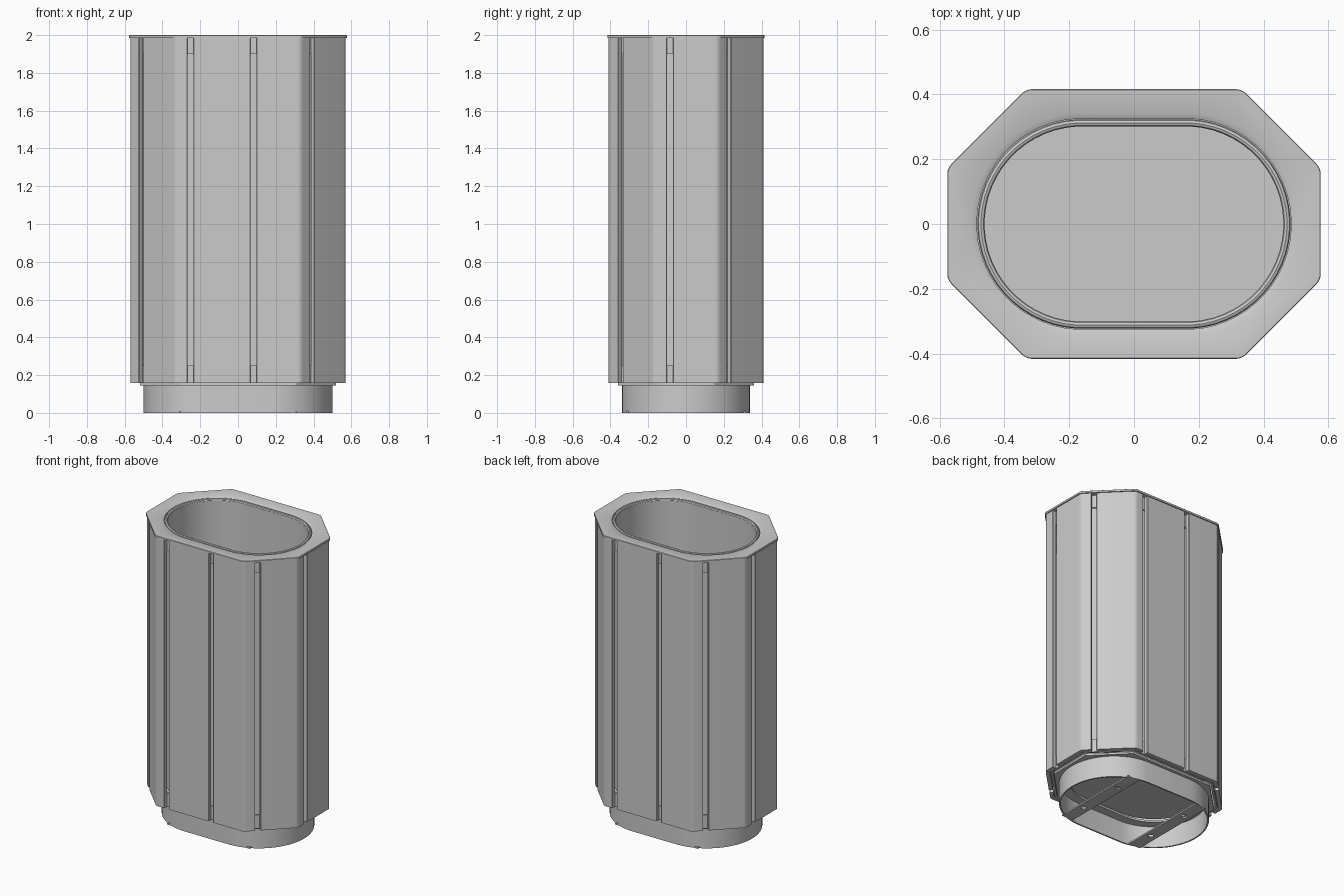
import bpy, bmesh, math
from mathutils import Vector

if "Cube" in bpy.data.objects:
    bpy.data.objects.remove(bpy.data.objects["Cube"])

SEG = 7                      # points per rounded octagon corner
CORNERS = [Vector(p) for p in ((-.57, -.17), (-.33, -.41), (.33, -.41), (.57, -.17),
                               (.57, .17), (.33, .41), (-.33, .41), (-.57, .17))]


def octagon(inset=0.0, radius=.04):
    """Rounded octagon, anticlockwise, starting at the left."""
    pts = []
    for i, p in enumerate(CORNERS):
        a = (p - CORNERS[i - 1]).normalized()
        b = (CORNERS[(i + 1) % 8] - p).normalized()
        n1, n2 = Vector((a.y, -a.x)), Vector((b.y, -b.x))
        r = max(radius - inset, .005)
        c = p - (n1 + n2) * (r + inset) / (1 + n1.dot(n2))
        for k in range(SEG):
            pts.append(c + n1.slerp(n2, k / (SEG - 1)) * r)
    return pts


def stadium(r, half_straight=.16):
    """Round-ended oval with the same point count as the octagon."""
    n = 8 * SEG
    pts = []
    for k in range(n):
        t = math.pi + (k + .5) * 2 * math.pi / n
        cx = math.copysign(half_straight, math.cos(t))
        pts.append(Vector((cx + r * math.cos(t), r * math.sin(t))))
    return pts


def finish(name, bm, angle=30):
    bmesh.ops.recalc_face_normals(bm, faces=bm.faces)
    me = bpy.data.meshes.new(name)
    bm.to_mesh(me)
    bm.free()
    me.shade_smooth()
    me.set_sharp_from_angle(angle=math.radians(angle))
    ob = bpy.data.objects.new(name, me)
    bpy.context.collection.objects.link(ob)
    return ob


def loft(name, rings, closed=True, cap=False):
    """Join loops at given heights; closed joins last ring to first."""
    bm = bmesh.new()
    vs = [[bm.verts.new((p.x, p.y, z)) for p in loop] for loop, z in rings]
    n = len(vs[0])
    for j in range(len(vs) if closed else len(vs) - 1):
        a, b = vs[j], vs[(j + 1) % len(vs)]
        for i in range(n):
            k = (i + 1) % n
            bm.faces.new((a[i], a[k], b[k], b[i]))
    if cap:
        bm.faces.new(vs[0])
        bm.faces.new(vs[-1])
    return finish(name, bm)


def band(name, outer, inner, z0, z1):
    return loft(name, [(outer, z0), (outer, z1), (inner, z1), (inner, z0)])


# Base: skirt, deck and inner lip
band("base_skirt", stadium(.34), stadium(.33), 0, .15)
band("base_deck", octagon(.05), stadium(.27), .145, .158)

# Support bands behind the cladding panels
band("lower_band", octagon(.03), octagon(.045), .158, .25)
band("upper_band", octagon(.03), octagon(.045), 1.90, 1.986)

# Top plate with chamfered oval opening
loft("top_plate", [(octagon(-.006), 1.986), (octagon(-.006), 1.998), (octagon(-.004), 2.0),
                   (stadium(.342), 2.0), (stadium(.325), 1.992), (stadium(.325), 1.986)])

# Inner liner with floor, and rolled rim
loft("liner", [(stadium(.31), .19), (stadium(.31), 1.985), (stadium(.302), 1.985),
               (stadium(.302), .20)], closed=False, cap=True)
loft("liner_rim", [(stadium(.312 + .011 * math.cos(t)), 1.986 + .011 * math.sin(t))
                   for t in (k * math.pi / 4 for k in range(8))])

# Ten cladding panels, evenly spaced round the octagon and bent at its corners
outer, inner = octagon(0), octagon(.026)
N = len(outer)
cum = [0.0]
for i in range(2 * N):
    cum.append(cum[-1] + (outer[(i + 1) % N] - outer[i % N]).length)
pitch, GAP = cum[N] / 10, .032
first = cum[2 * SEG - 1] + (-.252 - outer[2 * SEG - 1].x)


def section(s):
    i = max(k for k in range(2 * N) if cum[k] <= s)
    f = (s - cum[i]) / (cum[i + 1] - cum[i])
    return [l[i % N].lerp(l[(i + 1) % N], f) for l in (outer, inner)]


for p in range(10):
    s0 = first + p * pitch + GAP / 2
    s1 = s0 + pitch - GAP
    stops = [s0, s0 + .003] + [c for c in cum if s0 + .004 < c < s1 - .004] + [s1 - .003, s1]
    bm = bmesh.new()
    rows = []
    for s in stops:
        o, i = section(s)
        if s in (s0, s1):            # eased vertical edges
            o = o.lerp(i, .12)
        rows.append([bm.verts.new((q.x, q.y, z)) for q, z in
                     ((o, .157), (o, 1.985), (i, 1.985), (i, .157))])
    for a, b in zip(rows, rows[1:]):
        for k in range(4):
            m = (k + 1) % 4
            bm.faces.new((a[k], b[k], b[m], a[m]))
    bm.faces.new(rows[0])
    bm.faces.new(rows[-1])
    finish(f"cladding_panel_{p + 1}", bm)

# Two fixing straps under the base, each with two bolt holes
for side in (-1, 1):
    bm = bmesh.new()
    bmesh.ops.create_cube(bm, size=1)
    for v in bm.verts:
        v.co = Vector((v.co.x * .085 + side * .27, v.co.y * .636, v.co.z * .01 + .005))
    strap = finish("fixing_strap", bm)
    for y in (-.16, .16):
        bpy.ops.mesh.primitive_cylinder_add(vertices=20, radius=.018, depth=.1,
                                            location=(side * .27, y, 0))
        cutter = bpy.context.object
        cutter.name = "bolt_hole_cutter"
        cutter.hide_render = True
        cutter.display_type = 'WIRE'
        mod = strap.modifiers.new("bolt_hole", 'BOOLEAN')
        mod.operation, mod.object, mod.solver = 'DIFFERENCE', cutter, 'EXACT'
